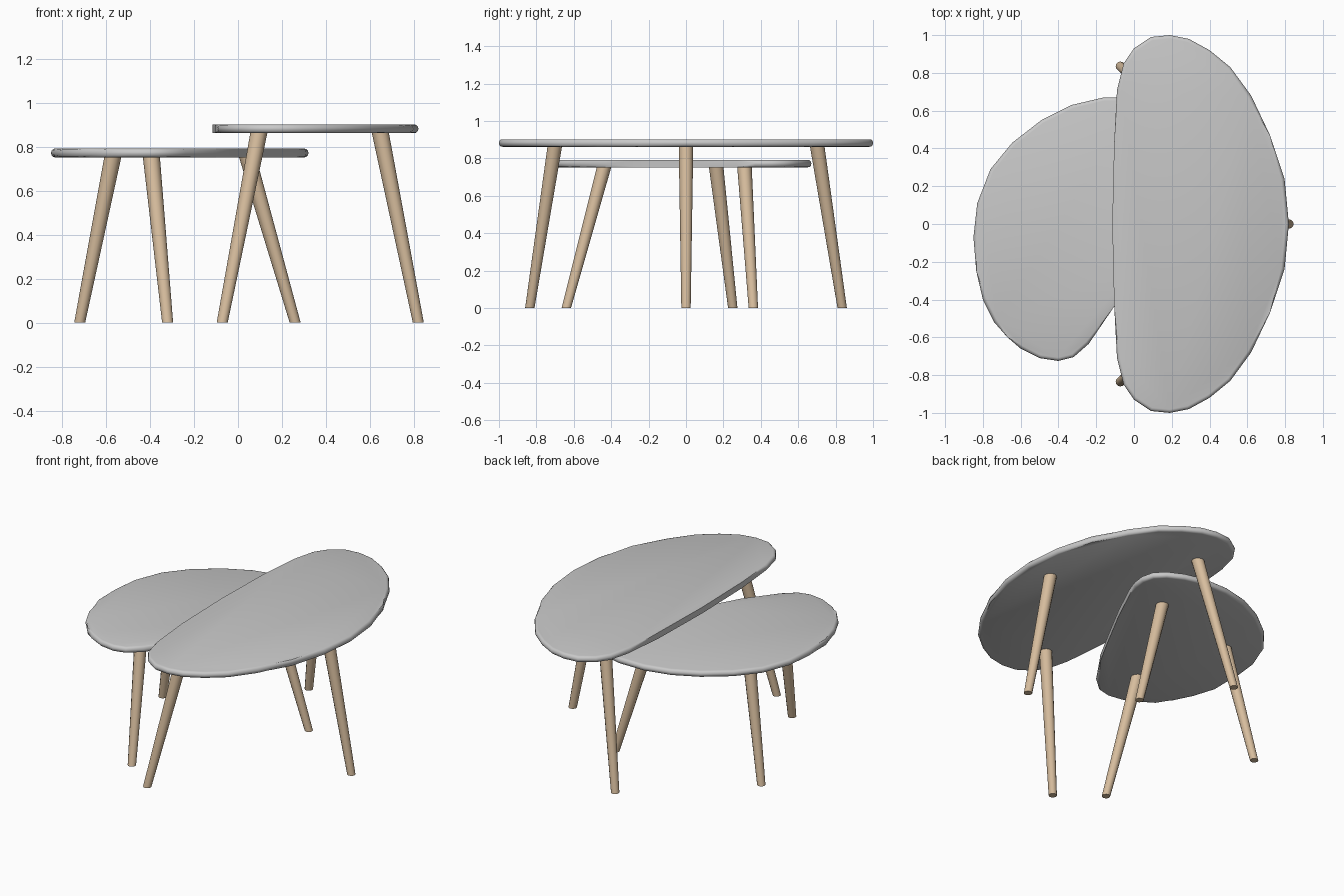
import bpy, bmesh, math

if "Cube" in bpy.data.objects:
    bpy.data.objects.remove(bpy.data.objects["Cube"])


def material(name, rgb):
    m = bpy.data.materials.new(name)
    m.diffuse_color = (*rgb, 1)
    m.use_nodes = True
    m.node_tree.nodes["Principled BSDF"].inputs["Base Color"].default_value = m.diffuse_color
    return m


GREY = material("light grey lacquer", (0.58, 0.58, 0.58))
WOOD = material("pale wood", (0.68, 0.51, 0.34))


def finish(name, bm, mat, angle):
    bmesh.ops.recalc_face_normals(bm, faces=bm.faces[:])
    me = bpy.data.meshes.new(name)
    bm.to_mesh(me)
    bm.free()
    me.materials.append(mat)
    ob = bpy.data.objects.new(name, me)
    bpy.context.collection.objects.link(ob)
    bpy.ops.object.select_all(action='DESELECT')
    ob.select_set(True)
    bpy.context.view_layer.objects.active = ob
    bpy.ops.object.shade_smooth_by_angle(angle=math.radians(angle))
    return ob


# Slab from a plan outline, with a rounded rim
def table_top(name, outline, z0, z1):
    bm = bmesh.new()
    low = [bm.verts.new((x, y, z0)) for x, y in outline]
    high = [bm.verts.new((x, y, z1)) for x, y in outline]
    bm.faces.new(low)
    bm.faces.new(high)
    n = len(outline)
    for i in range(n):
        j = (i + 1) % n
        bm.faces.new((low[i], low[j], high[j], high[i]))
    rims = [e for e in bm.edges if abs(e.verts[0].co.z - e.verts[1].co.z) < 1e-5]
    bmesh.ops.bevel(bm, geom=rims, offset=0.018, offset_type='OFFSET',
                    segments=3, profile=0.5, affect='EDGES')
    return finish(name, bm, GREY, 40)


# Splayed tapered leg with level ends
def leg(name, foot, top, height, sides=12):
    bm = bmesh.new()
    rings = []
    for (cx, cy), z, r in ((foot, 0, 0.025), (top, height, 0.039)):
        rings.append([bm.verts.new((cx + r * math.cos(a), cy + r * math.sin(a), z))
                      for a in (2 * math.pi * k / sides for k in range(sides))])
    for k in range(sides):
        j = (k + 1) % sides
        bm.faces.new((rings[0][k], rings[0][j], rings[1][j], rings[1][k]))
    bm.faces.new(rings[0])
    bm.faces.new(rings[1])
    return finish(name, bm, WOOD, 40)


# Tall table: half outline mirrored front to back
half = [(0.82, 0), (0.797, 0.24), (0.72, 0.47), (0.62, 0.68), (0.51, 0.83),
        (0.40, 0.92), (0.29, 0.98), (0.19, 1.0), (0.09, 0.99), (0.0, 0.93),
        (-0.055, 0.85), (-0.09, 0.71), (-0.105, 0.43), (-0.115, 0)]
tall = half + [(x, -y) for x, y in half[-2:0:-1]]
table_top("tall_table_top", tall, 0.862, 0.902)
leg("tall_right_leg", (0.82, 0), (0.645, 0), 0.875)
for side, s in (("front", -1), ("back", 1)):
    leg(f"tall_{side}_left_leg", (-0.072, 0.835 * s), (0.097, 0.70 * s), 0.875)

# Low table: rounded triangular top
low = [(-0.85, -0.07), (-0.835, -0.25), (-0.80, -0.40), (-0.74, -0.52),
       (-0.67, -0.60), (-0.60, -0.66), (-0.50, -0.71), (-0.40, -0.725),
       (-0.32, -0.705), (-0.24, -0.635), (-0.10, -0.43), (0.01, -0.23),
       (0.16, 0.05), (0.265, 0.27), (0.31, 0.37), (0.32, 0.45), (0.30, 0.53),
       (0.24, 0.59), (0.14, 0.64), (0.02, 0.67), (-0.16, 0.67), (-0.33, 0.63),
       (-0.49, 0.55), (-0.645, 0.43), (-0.76, 0.29), (-0.83, 0.11)]
table_top("low_table_top", low, 0.752, 0.792)
leg("low_left_leg", (-0.72, 0.25), (-0.567, 0.16), 0.765)
leg("low_front_leg", (-0.32, -0.64), (-0.395, -0.435), 0.765)
leg("low_right_leg", (0.26, 0.36), (0.04, 0.312), 0.765)
